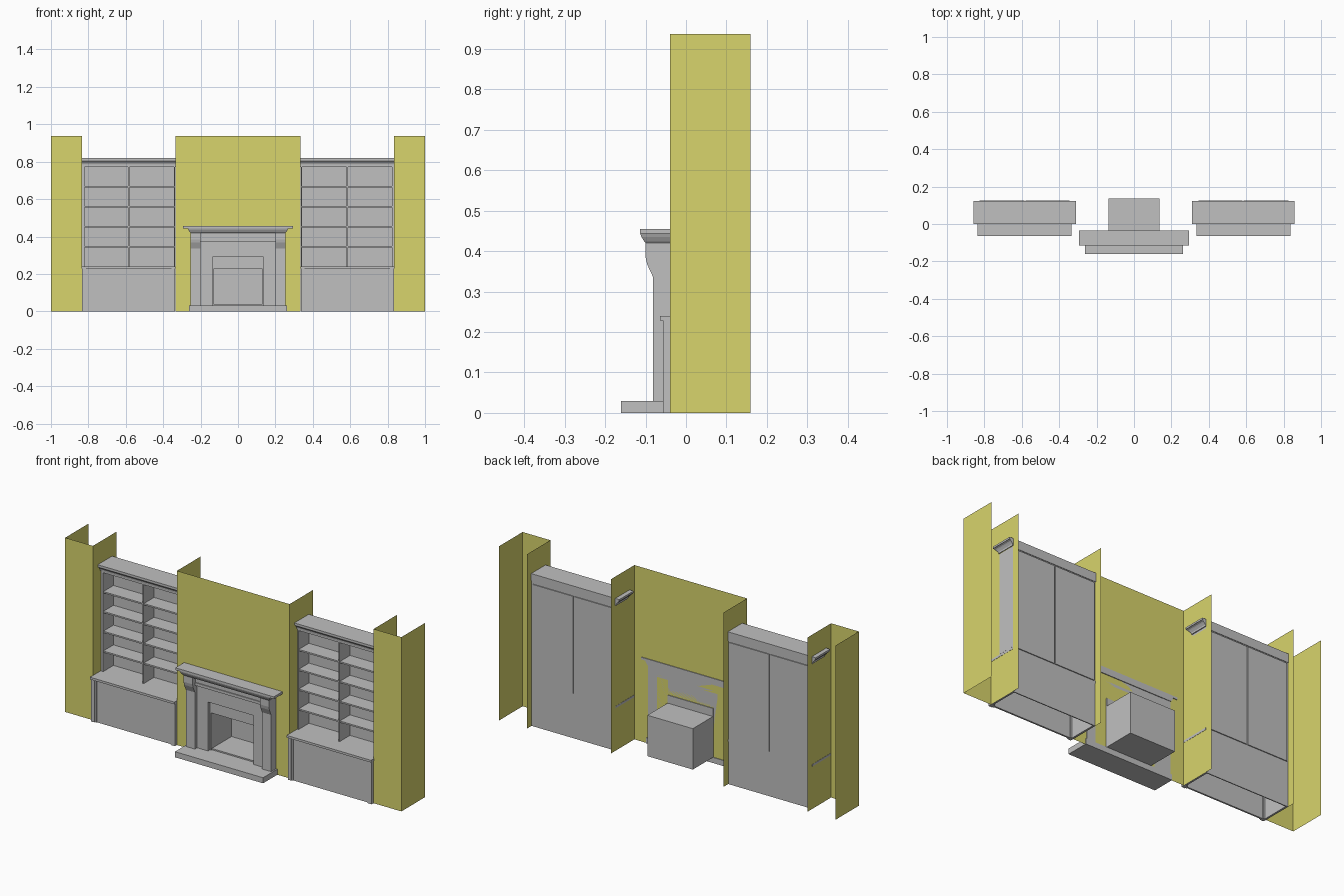
import bpy, bmesh

cube = bpy.data.objects.get("Cube")
if cube:
    bpy.data.objects.remove(cube, do_unlink=True)


def material(name, rgb):
    m = bpy.data.materials.new(name)
    m.use_nodes = True
    m.diffuse_color = (*rgb, 1)
    m.node_tree.nodes["Principled BSDF"].inputs["Base Color"].default_value = (*rgb, 1)
    return m


grey = material("stone_grey", (0.53, 0.53, 0.53))
yellow = material("wall_yellow", (0.69, 0.66, 0.15))


def finish(name, bm, mat, solid=True):
    if solid:
        bmesh.ops.recalc_face_normals(bm, faces=bm.faces)
    me = bpy.data.meshes.new(name)
    bm.to_mesh(me)
    bm.free()
    me.materials.append(mat)
    ob = bpy.data.objects.new(name, me)
    bpy.context.collection.objects.link(ob)
    return ob


def stack(name, x, y, levels):
    """Loft of rectangles; each level is (z, overhang at front and ends)."""
    bm = bmesh.new()
    rings = []
    for z, o in levels:
        corners = ((x[0] - o, y[0] - o), (x[1] + o, y[0] - o), (x[1] + o, y[1]), (x[0] - o, y[1]))
        rings.append([bm.verts.new((a, b, z)) for a, b in corners])
    for lo, hi in zip(rings, rings[1:]):
        for i in range(4):
            j = (i + 1) % 4
            bm.faces.new((lo[i], lo[j], hi[j], hi[i]))
    bm.faces.new(rings[0])
    bm.faces.new(rings[-1])
    return finish(name, bm, grey)


def box(name, x, y, z):
    return stack(name, sorted(x), y, [(z[0], 0), (z[1], 0)])


def extrude_yz(name, x, profile):
    """Side profile in y, z pushed across x."""
    bm = bmesh.new()
    a, b = [[bm.verts.new((v, y, z)) for y, z in profile] for v in sorted(x)]
    n = len(profile)
    for i in range(n):
        j = (i + 1) % n
        bm.faces.new((a[i], a[j], b[j], b[i]))
    bm.faces.new(a)
    bm.faces.new(b)
    return finish(name, bm, grey)


def sheets(name, quads):
    bm = bmesh.new()
    for q in quads:
        bm.faces.new([bm.verts.new(p) for p in q])
    return finish(name, bm, yellow, False)


TOP, FRONT, BACK = 0.937, -0.04, 0.16


def front_sheet(x0, x1, z0=0, z1=TOP):
    return [(x0, FRONT, z0), (x1, FRONT, z0), (x1, FRONT, z1), (x0, FRONT, z1)]


def return_sheet(x):
    return [(x, FRONT, 0), (x, BACK, 0), (x, BACK, TOP), (x, FRONT, TOP)]


# Walls: chimney breast with firebox opening, and two end piers
BREAST, PIER, OPEN, OPEN_TOP, HEARTH = 0.335, 0.835, 0.135, 0.293, 0.03
sheets("chimney_breast", [
    front_sheet(-BREAST, -OPEN), front_sheet(OPEN, BREAST),
    front_sheet(-OPEN, OPEN, OPEN_TOP), front_sheet(-OPEN, OPEN, 0, HEARTH),
    return_sheet(-BREAST), return_sheet(BREAST)])
for side, s in (("right", -1), ("left", 1)):
    a, b = sorted((s * PIER, s))
    sheets(side + "_pier", [front_sheet(a, b), return_sheet(a), return_sheet(b)])

# Bookcases
CASE_F, CASE_B, COUNTER, CASE_TOP = 0.025, 0.12, 0.24, 0.778
for side, s in (("right", -1), ("left", 1)):
    def part(name, x0, x1, y, z):
        return box(side + "_bookcase_" + name, (s * x0, s * x1), y, z)

    outer = 0.8365 if s > 0 else 0.834
    mid = 0.583
    # Lower cabinet, open underneath
    part("base_front", 0.345, 0.825, (-0.049, -0.04), (0, 0.228))
    part("base_back", 0.336, 0.834, (0.115, CASE_B), (0, COUNTER))
    for i, x in enumerate((0.336, 0.824)):
        part(f"base_side_{i}", x, x + 0.01, (-0.045, CASE_B), (0, 0.228))
        inner = x + 0.004 if i else x
        part(f"leg_{i}", x - 0.01 * i, x + 0.02 - 0.01 * i, (-0.057, -0.035), (0, 0.23))
        part(f"panel_stile_{i}", inner + (-0.024 if i else 0.018), inner + (-0.014 if i else 0.028),
             (-0.053, -0.045), (0, 0.228))
    part("base_rail", 0.354, 0.816, (-0.053, -0.045), (0.22, 0.23))
    part("counter", 0.334, 0.836, (-0.064, CASE_B), (0.228, COUNTER))
    # Shelving
    part("inner_side", 0.336, 0.343, (CASE_F, CASE_B), (COUNTER, CASE_TOP))
    part("outer_side", outer - 0.014, outer, (CASE_F, CASE_B), (COUNTER, CASE_TOP))
    part("divider", mid - 0.004, mid + 0.004, (CASE_F, CASE_B), (COUNTER, CASE_TOP))
    part("back", 0.34, 0.83, (0.113, CASE_B), (COUNTER, CASE_TOP))
    part("back_panel_0", 0.346, mid - 0.003, (CASE_B, 0.125), (COUNTER, 0.765))
    part("back_panel_1", mid + 0.003, 0.825, (CASE_B, 0.125), (COUNTER, 0.765))
    for i in range(1, 5):
        z = COUNTER + i * 0.1065
        part(f"shelf_{i}", 0.338, 0.83, (CASE_F + 0.002, CASE_B), (z - 0.004, z + 0.004))
    # Crown moulding
    stack(side + "_bookcase_cornice", sorted((s * 0.335, s * 0.834)), (CASE_F, 0.123),
          [(0.772, 0), (0.782, 0), (0.782, 0.005), (0.79, 0.006), (0.8, 0.014),
           (0.805, 0.02), (0.81, 0.02), (0.81, 0.024), (0.82, 0.024)])

# Fireplace surround
box("hearth", (-0.262, 0.262), (-0.161, FRONT + 0.004), (0, HEARTH))
for side, s in (("right", -1), ("left", 1)):
    extrude_yz(side + "_pilaster", (s * 0.2, s * 0.254), [
        (-0.039, HEARTH), (-0.081, HEARTH), (-0.081, 0.335), (-0.088, 0.35),
        (-0.096, 0.367), (-0.1, 0.385), (-0.1, 0.425), (-0.039, 0.425)])
    box(side + "_surround_leg", (s * OPEN, s * 0.2), (-0.062, FRONT), (HEARTH, 0.375))
box("surround_header", (-OPEN, OPEN), (-0.062, FRONT), (OPEN_TOP, 0.375))
box("frieze", (-0.2, 0.2), (-0.075, FRONT), (0.385, 0.425))
box("frieze_bead", (-0.2, 0.2), (-0.08, FRONT), (0.372, 0.387))
stack("mantel_shelf", (-0.254, 0.254), (-0.1, -0.036),
      [(0.42, 0), (0.424, 0.003), (0.432, 0.007), (0.443, 0.009), (0.443, 0.014), (0.455, 0.014)])
box("mantel_slab", (-0.293, 0.293), (-0.114, -0.036), (0.443, 0.455))
stack("mantel_crown", (-0.255, 0.255), (-0.1, -0.037),
      [(0.42, 0), (0.425, 0.004), (0.435, 0.01), (0.443, 0.013)])

# Firebox, open at the front
DEEP, ROOF = 0.135, 0.25
box("firebox_lintel", (-OPEN, OPEN), (-0.045, -0.036), (0.23, OPEN_TOP))
box("firebox_back", (-OPEN, OPEN), (0.128, DEEP), (HEARTH, ROOF))
box("firebox_floor", (-OPEN, OPEN), (FRONT, DEEP), (HEARTH, 0.037))
box("firebox_roof", (-OPEN, OPEN), (FRONT, DEEP), (0.23, ROOF))
for side, s in (("right", -1), ("left", 1)):
    box(side + "_firebox_side", (s * 0.128, s * OPEN), (-0.045, DEEP), (HEARTH, ROOF))
